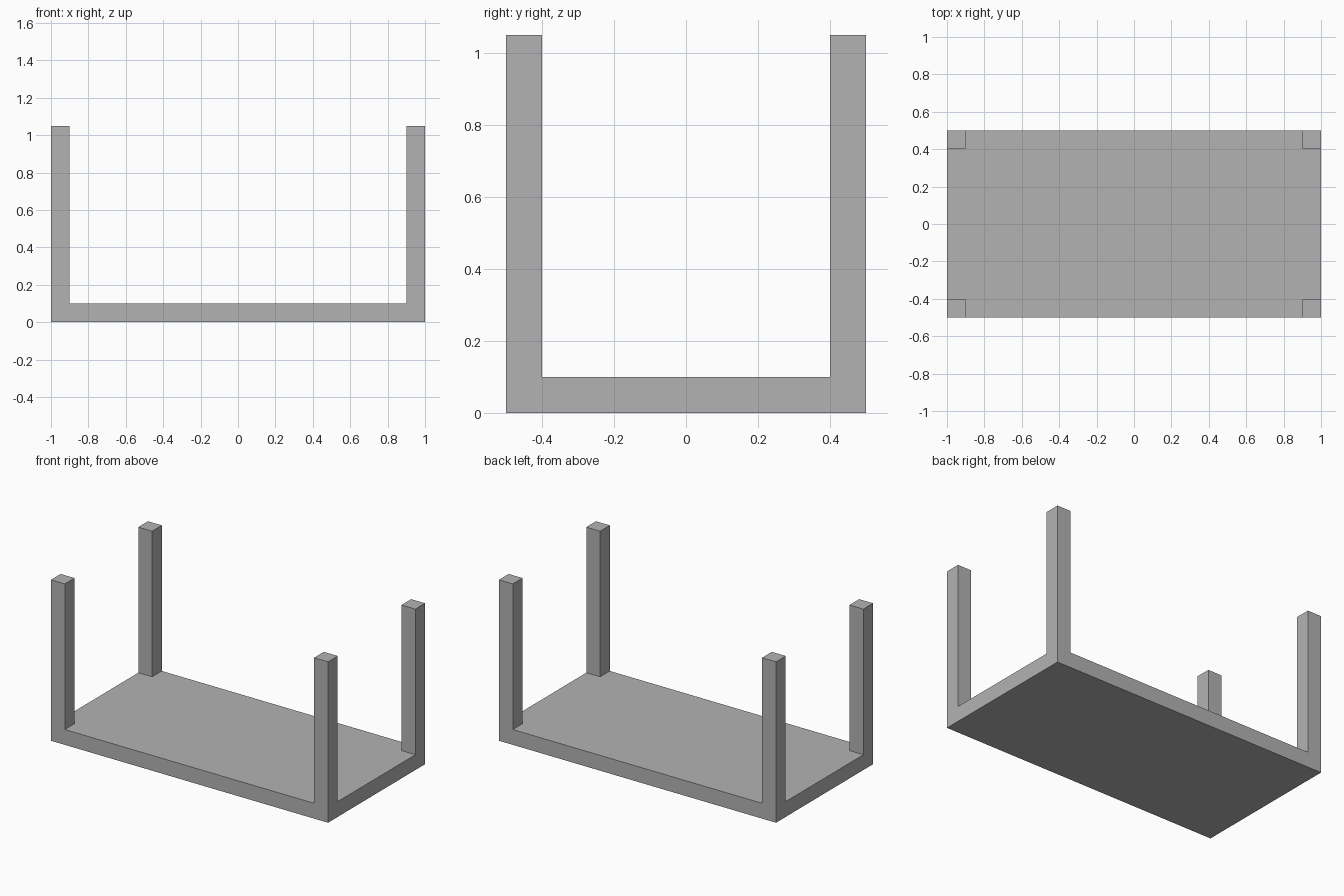
import bpy
import bmesh
from mathutils import Matrix, Vector

if "Cube" in bpy.data.objects:
    bpy.data.objects.remove(bpy.data.objects["Cube"])

LENGTH, WIDTH, SLAB, HEIGHT, LEG = 2.0, 1.0, 0.1, 1.05, 0.1

grey = bpy.data.materials.new("plain grey")
grey.diffuse_color = (0.45, 0.45, 0.45, 1.0)
grey.use_nodes = True
grey.node_tree.nodes["Principled BSDF"].inputs["Base Color"].default_value = grey.diffuse_color

# Table top lying face down on the ground
bm = bmesh.new()
bmesh.ops.create_cube(bm, size=1.0, matrix=Matrix.Translation((0, 0, SLAB / 2))
                      @ Matrix.Diagonal((LENGTH, WIDTH, SLAB, 1)))

# Cut lines along the inner sides of the legs
for axis, half in ((Vector((1, 0, 0)), LENGTH / 2), (Vector((0, 1, 0)), WIDTH / 2)):
    for side in (-1, 1):
        bmesh.ops.bisect_plane(bm, geom=bm.verts[:] + bm.edges[:] + bm.faces[:],
                               plane_co=axis * side * (half - LEG), plane_no=axis)

# Four square legs raised from the corners
bm.normal_update()
corners = []
for face in bm.faces:
    c = face.calc_center_median()
    if face.normal.z > 0.9 and abs(c.x) > LENGTH / 2 - LEG and abs(c.y) > WIDTH / 2 - LEG:
        corners.append(face)
for face in bmesh.ops.extrude_discrete_faces(bm, faces=corners)["faces"]:
    bmesh.ops.translate(bm, verts=face.verts[:], vec=(0, 0, HEIGHT - SLAB))

# Merge the flush outer sides into single flat faces
bmesh.ops.dissolve_limit(bm, angle_limit=0.01, verts=bm.verts[:], edges=bm.edges[:])
bmesh.ops.recalc_face_normals(bm, faces=bm.faces[:])

mesh = bpy.data.meshes.new("upturned_table")
bm.to_mesh(mesh)
bm.free()
mesh.materials.append(grey)
table = bpy.data.objects.new("upturned_table", mesh)
bpy.context.collection.objects.link(table)
